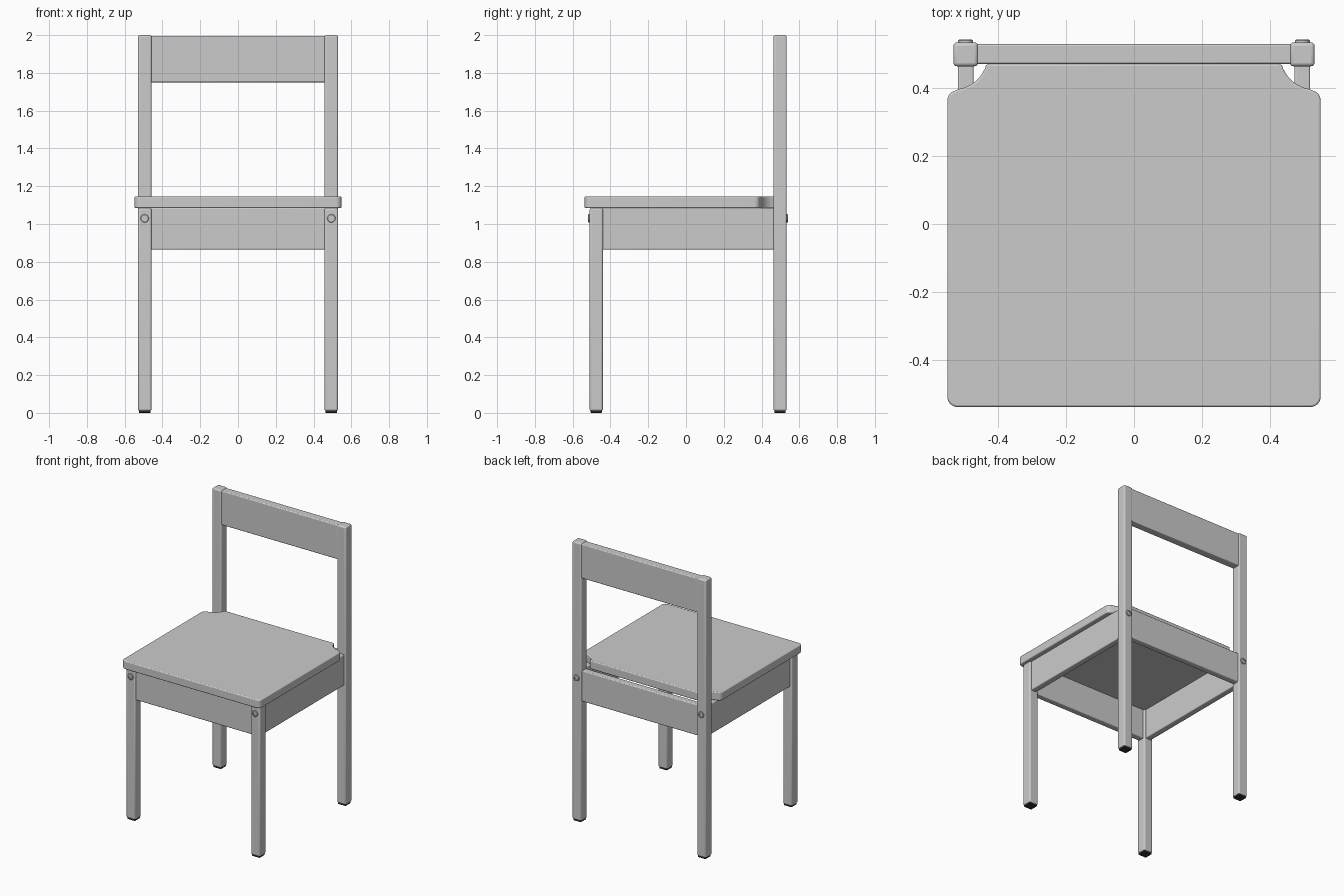
import bpy
import bmesh
import math
from mathutils import Vector

cube = bpy.data.objects.get("Cube")
if cube:
    bpy.data.objects.remove(cube, do_unlink=True)


def material(name, value):
    m = bpy.data.materials.new(name)
    m.use_nodes = True
    color = (value, value, value, 1)
    m.diffuse_color = color
    m.node_tree.nodes["Principled BSDF"].inputs["Base Color"].default_value = color
    return m


PAINT = material("light grey paint", 0.6)
RUBBER = material("dark rubber", 0.03)


def finish(name, bm, mat, bevel=0, segments=3):
    bmesh.ops.recalc_face_normals(bm, faces=bm.faces)
    mesh = bpy.data.meshes.new(name)
    bm.to_mesh(mesh)
    bm.free()
    mesh.materials.append(mat)
    obj = bpy.data.objects.new(name, mesh)
    bpy.context.collection.objects.link(obj)
    bpy.ops.object.select_all(action="DESELECT")
    obj.select_set(True)
    bpy.context.view_layer.objects.active = obj
    if bevel:
        mod = obj.modifiers.new("Rounded edges", "BEVEL")
        mod.width = bevel
        mod.segments = segments
        mod.limit_method = "ANGLE"
        mod.angle_limit = math.radians(50)
    bpy.ops.object.shade_smooth_by_angle(angle=math.radians(40))
    return obj


def box(name, low, high, mat=PAINT, bevel=0.006):
    low, high = Vector(low), Vector(high)
    bm = bmesh.new()
    bmesh.ops.create_cube(bm, size=1)
    for v in bm.verts:
        v.co = (low + high) / 2 + v.co * (high - low)
    return finish(name, bm, mat, bevel)


def screw(name, x, y, direction):
    # Round head with a recessed socket
    bm = bmesh.new()
    rings = []
    for radius, depth in ((0.022, -0.01), (0.022, 0.005), (0.019, 0.008),
                          (0.011, 0.008), (0.011, 0.002)):
        rings.append([bm.verts.new((x + radius * math.cos(k * math.tau / 20),
                                    y + direction * depth,
                                    1.03 + radius * math.sin(k * math.tau / 20)))
                      for k in range(20)])
    for a, b in zip(rings, rings[1:]):
        for k in range(20):
            n = (k + 1) % 20
            bm.faces.new((a[k], a[n], b[n], b[k]))
    bm.faces.new(rings[0])
    bm.faces.new(rings[-1])
    finish(name, bm, PAINT)


def arc(cx, cy, r, start, end, steps=8):
    return [(cx + r * math.cos(math.radians(start + (end - start) * k / steps)),
             cy + r * math.sin(math.radians(start + (end - start) * k / steps)))
            for k in range(steps + 1)]


# Seat outline: rounded front corners, concave notches around the back legs
half = arc(0.518, -0.507, 0.03, -90, 0) + arc(0.518, 0.362, 0.03, 0, 75)
half += arc(0.53, 0.495, 0.1, 262, 195)
outline = half + [(-x, y) for x, y in reversed(half)]
bm = bmesh.new()
face = bm.faces.new([bm.verts.new((x, y, 1.085)) for x, y in outline])
top = bmesh.ops.extrude_face_region(bm, geom=[face])["geom"]
bmesh.ops.translate(bm, vec=(0, 0, 0.06),
                    verts=[v for v in top if isinstance(v, bmesh.types.BMVert)])
finish("seat", bm, PAINT, 0.006)

# Legs, feet, screws and side rails
for side, s in (("left", 1), ("right", -1)):
    for end, y, height, d in (("front", -0.475, 1.085, -1), ("back", 0.498, 2.0, 1)):
        x = s * 0.494
        box(f"{end}_{side}_leg", (x - 0.036, y - 0.035, 0.01),
            (x + 0.036, y + 0.035, height), bevel=0.01)
        box(f"{end}_{side}_foot_pad", (x - 0.031, y - 0.03, 0),
            (x + 0.031, y + 0.03, 0.014), RUBBER, 0.003)
        screw(f"{end}_{side}_screw", x, y + d * 0.035, d)
    x = s * 0.494
    box(f"{side}_side_rail", (x - 0.023, -0.45, 0.865), (x + 0.023, 0.475, 1.085))

# Cross rails and backrest
box("front_rail", (-0.47, -0.498, 0.865), (0.47, -0.452, 1.085))
box("back_rail", (-0.47, 0.475, 0.865), (0.47, 0.521, 1.085))
box("backrest", (-0.47, 0.47, 1.75), (0.47, 0.528, 1.995))
